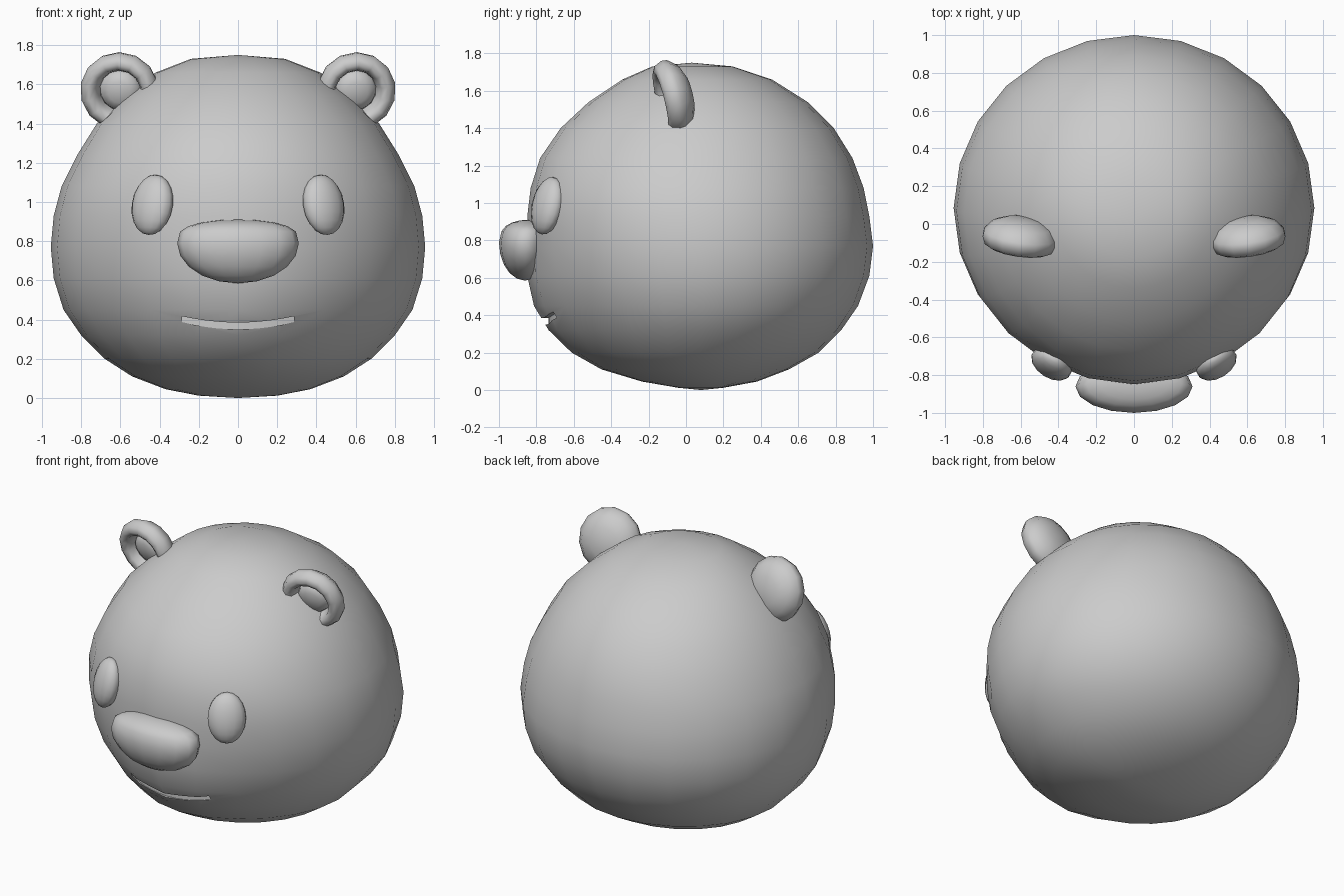
import bpy, bmesh, math
from mathutils import Matrix, Vector

if "Cube" in bpy.data.objects:
    bpy.data.objects.remove(bpy.data.objects["Cube"])


def make(name, bm, angle=50):
    bmesh.ops.recalc_face_normals(bm, faces=bm.faces[:])
    me = bpy.data.meshes.new(name)
    bm.to_mesh(me)
    bm.free()
    ob = bpy.data.objects.new(name, me)
    bpy.context.collection.objects.link(ob)
    smooth(ob, angle)
    return ob


def smooth(ob, angle=50):
    bpy.ops.object.select_all(action='DESELECT')
    ob.select_set(True)
    bpy.context.view_layer.objects.active = ob
    bpy.ops.object.shade_smooth_by_angle(angle=math.radians(angle))


def skin(rings, first=None, last=None):
    """Bridge closed rings of points; cap each end with a pole or an n-gon."""
    bm = bmesh.new()
    loops = [[bm.verts.new(p) for p in r] for r in rings]
    n = len(loops[0])
    for a, b in zip(loops, loops[1:]):
        for i in range(n):
            j = (i + 1) % n
            bm.faces.new((a[i], a[j], b[j], b[i]))
    for loop, pole in ((loops[0], first), (loops[-1], last)):
        if pole is None:
            bm.faces.new(loop)
        else:
            v = bm.verts.new(pole)
            for i in range(n):
                bm.faces.new((loop[i], loop[(i + 1) % n], v))
    return bm


# Head: stacked ellipses (z, half width, front y, back y) with a muzzle bulge
SECTIONS = [
    (1.73, .24, -.18, .25), (1.66, .42, -.34, .46), (1.54, .58, -.52, .65),
    (1.40, .72, -.67, .79), (1.24, .82, -.78, .89), (1.08, .90, -.83, .95),
    (.93, .94, -.845, .98), (.77, .955, -.83, 1.0), (.61, .94, -.80, .98),
    (.45, .89, -.735, .92), (.32, .80, -.66, .83), (.20, .68, -.56, .71),
    (.11, .54, -.42, .55), (.045, .37, -.22, .38), (.012, .2, -.04, .2)]


def head_point(z, w, yf, yb, a):
    x = w * math.sin(a)
    y = (yf + yb) / 2 - (yb - yf) / 2 * math.cos(a)
    if y < 0:
        y -= .08 * math.exp(-(x / .38) ** 2 - ((z - .4) / .3) ** 2) * min(1, -y / .3)
    return (x, y, z)


N = 24
head = make("head", skin([[head_point(*s, 2 * math.pi * i / N) for i in range(N)]
                          for s in SECTIONS], (0, .03, 1.75), (0, .08, 0)))

# Mouth: a shallow curved slot cut into the muzzle
slot = []
for i in range(11):
    x = -.285 + .057 * i
    t = (x / .285) ** 2
    top, low, back = .385 + .032 * t, .35 + .037 * t, -.735 + .6 * x * x
    slot.append([(x, -1.1, low), (x, back, low), (x, back, top), (x, -1.1, top)])
cutter = make("mouth_cutter", skin(slot))
cutter.hide_render = True
cut = head.modifiers.new("mouth", 'BOOLEAN')
cut.operation = 'DIFFERENCE'
cut.solver = 'EXACT'
cut.object = cutter
bpy.context.view_layer.objects.active = head
bpy.ops.object.select_all(action='DESELECT')
head.select_set(True)
bpy.ops.object.modifier_apply(modifier=cut.name)
bpy.data.objects.remove(cutter)
smooth(head, 40)

# Nose: rounded, flatter on top and fuller below
bm = bmesh.new()
bmesh.ops.create_uvsphere(bm, u_segments=16, v_segments=10, radius=1)
for v in bm.verts:
    x, y, z = v.co
    z = .12 * z ** .6 if z > 0 else .205 * z
    v.co = (.31 * x, -.86 + .14 * y + .12 * max(z, 0) , .79 + z)
make("nose", bm)

# Ears: turned cup with thick rim, domed back and inner pad (radius, depth)
EAR = [(.09, .08), (.16, .05), (.2, .0), (.203, -.03), (.185, -.07), (.155, -.085),
       (.125, -.07), (.11, -.03), (.105, -.005), (.095, -.03), (.055, -.05)]
M = 14
for side, word in ((1, "right"), (-1, "left")):
    bm = skin([[(r * math.sin(2 * math.pi * i / M), d, r * math.cos(2 * math.pi * i / M))
                for i in range(M)] for r, d in EAR], (0, .09, 0), (0, -.055, 0))
    bm.transform(Matrix.Translation((.6 * side, -.055, 1.57))
                 @ Matrix.Rotation(math.radians(8 * side), 4, 'Z')
                 @ Matrix.Rotation(math.radians(14), 4, 'X'))
    make("ear_" + word, bm, 75)

    # Eyes: tall ovals following the face
    bm = bmesh.new()
    bmesh.ops.create_uvsphere(bm, u_segments=14, v_segments=10, radius=1)
    bm.transform(Matrix.Translation((.437 * side, -.74, .985))
                 @ Matrix.Rotation(math.radians(32 * side), 4, 'Z')
                 @ Matrix.Rotation(math.radians(-13), 4, 'X')
                 @ Matrix.Diagonal((.117, .07, .157, 1)))
    make("eye_" + word, bm)
